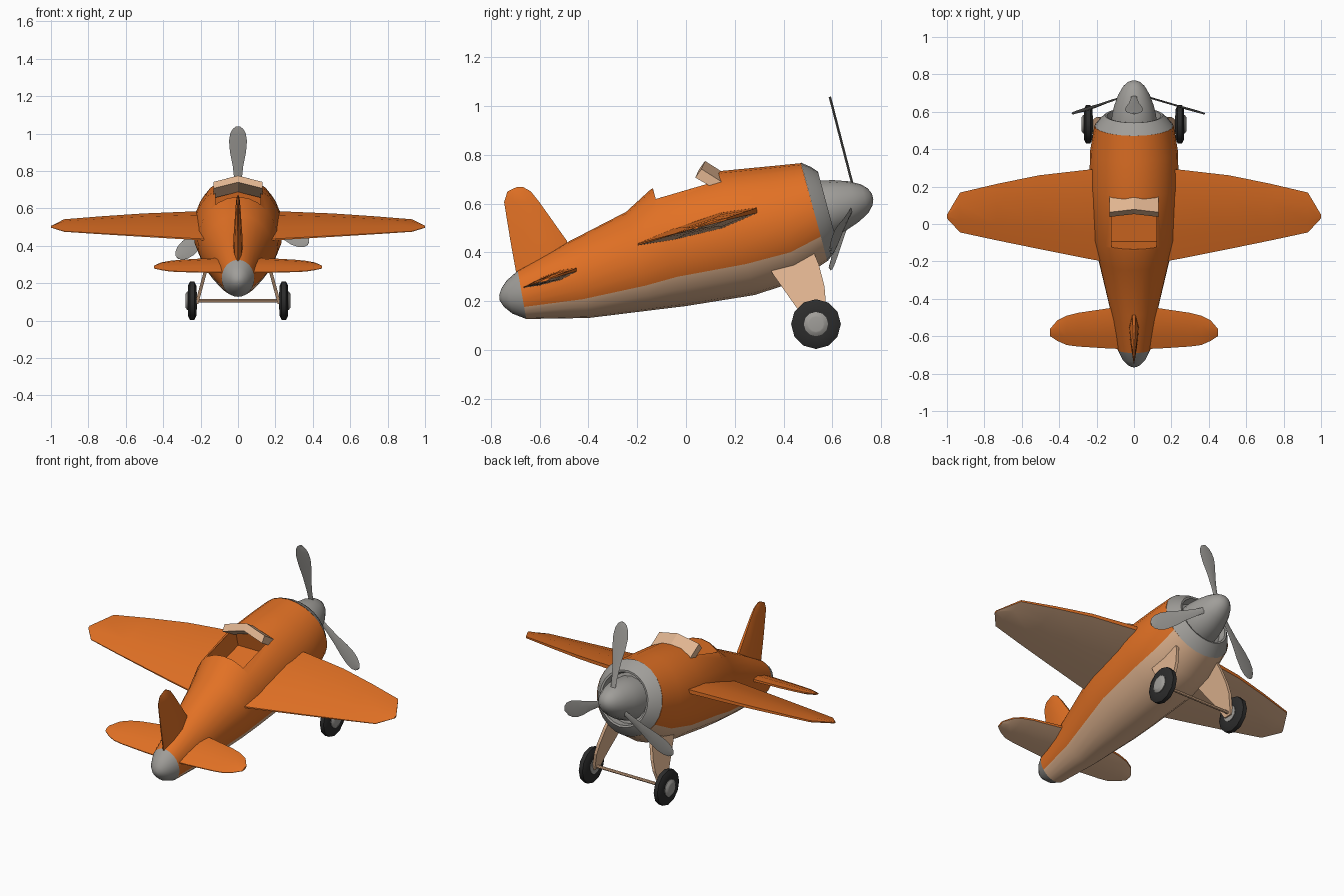
import bpy, bmesh
from math import sin, cos, pi, radians
from mathutils import Vector

if "Cube" in bpy.data.objects:
    bpy.data.objects.remove(bpy.data.objects["Cube"])


def material(name, rgb):
    m = bpy.data.materials.new(name)
    m.diffuse_color = (*rgb, 1)
    m.use_nodes = True
    m.node_tree.nodes["Principled BSDF"].inputs["Base Color"].default_value = m.diffuse_color
    return m


ORANGE = material("orange paint", (0.76, 0.165, 0.018))
CREAM = material("cream paint", (0.75, 0.46, 0.28))
GREY = material("grey metal", (0.35, 0.34, 0.32))
BLACK = material("black rubber", (0.025, 0.025, 0.025))
PITCH = radians(15)
AXIS = Vector((0, cos(PITCH), sin(PITCH)))
UP = Vector((0, -sin(PITCH), cos(PITCH)))
SIDE = Vector((1, 0, 0))


def loft(name, rings, mats, rule=None, angle=30):
    """Skin closed rings of equal point count, cap both ends."""
    bm = bmesh.new()
    vs = [[bm.verts.new(p) for p in r] for r in rings]
    n = len(vs[0])
    for a, b in zip(vs, vs[1:]):
        for i in range(n):
            bm.faces.new((a[i], a[(i + 1) % n], b[(i + 1) % n], b[i]))
    bm.faces.new(vs[0])
    bm.faces.new(vs[-1])
    bmesh.ops.recalc_face_normals(bm, faces=bm.faces)
    if rule:
        for k, f in enumerate(bm.faces):
            f.material_index = rule(k, f)
    me = bpy.data.meshes.new(name)
    bm.to_mesh(me)
    bm.free()
    for m in mats:
        me.materials.append(m)
    ob = bpy.data.objects.new(name, me)
    bpy.context.collection.objects.link(ob)
    bpy.ops.object.select_all(action='DESELECT')
    ob.select_set(True)
    bpy.context.view_layer.objects.active = ob
    if angle:
        bpy.ops.object.shade_smooth_by_angle(angle=radians(angle))
    return ob


def ellipse(c, a, b, n):
    return [c + a * cos(2 * pi * i / n) + b * sin(2 * pi * i / n) for i in range(n)]


def section(ty, tz, by, bz, w, n=24):
    """Ellipse between a top point and a bottom point in the side view."""
    t, b = Vector((0, ty, tz)), Vector((0, by, bz))
    return ellipse((t + b) / 2, SIDE * w, (t - b) / 2, n)


# Fuselage, cream on its lowest third of the ring
N = 24
body = loft("fuselage", [section(*s) for s in (
    (-.69, .325, -.655, .127, .087),
    (-.49, .44, -.40, .131, .13),
    (-.246, .566, -.14, .163, .19),
    (-.143, .66, .0, .18, .215),
    (.143, .734, .28, .225, .24),
    (.33, .752, .46, .283, .234),
    (.471, .766, .58, .365, .212))], [ORANGE, CREAM],
    lambda k, f: 1 if k < 6 * N and 14 <= k % N < 22 else 0)

# Cockpit opening
c = Vector((0, -.012, .734))
box = [[c + AXIS * s + SIDE * x + UP * z for x, z in
        ((-.12, -.2), (.12, -.2), (.12, .2), (-.12, .2))] for s in (-.138, .138)]
cutter = loft("cockpit_cutter", box, [ORANGE], angle=0)
cutter.hide_render = True
bpy.context.view_layer.objects.active = body
mod = body.modifiers.new("cockpit", 'BOOLEAN')
mod.object = cutter
mod.operation = 'DIFFERENCE'
mod.solver = 'EXACT'
bpy.ops.object.modifier_move_to_index(modifier="cockpit", index=0)
bpy.ops.object.modifier_apply(modifier="cockpit")
bpy.data.objects.remove(cutter)

# Tail cap
loft("tail_cap", [section(*s) for s in (
    (-.69, .325, -.655, .127, .087),
    (-.735, .285, -.712, .149, .062),
    (-.757, .252, -.748, .178, .036),
    (-.766, .225, -.764, .203, .012))], [GREY], angle=40)


# Engine cowl with recess, and spinner, around the thrust axis
def turned(name, profile, n):
    o = Vector((0, .5255, .5655))
    loft(name, [ellipse(o + AXIS * t, SIDE * r, UP * r, n) for t, r in profile], [GREY])


turned("engine_cowl", ((0, .21), (.035, .182), (.058, .156), (.056, .145), (.015, .138)), 24)
turned("spinner", ((.01, .122), (.06, .118), (.11, .106), (.17, .085),
                   (.215, .06), (.238, .036), (.248, .012)), 16)

# Propeller blades, swept back
hub = Vector((0, .70, .612))
for k, deg in enumerate((90, -28, 220)):
    a, sweep = radians(deg), radians(14.5)
    d = Vector((cos(a) * cos(sweep), -sin(sweep), sin(a) * cos(sweep)))
    v = Vector((-sin(a), 0, cos(a)))
    nrm = d.cross(v) * .005
    loft(f"propeller_blade_{k + 1}", [
        [hub + d * r + v * w * s + nrm * q for s, q in ((-1, 0), (0, 1), (1, 0), (0, -1))]
        for r, w in ((.03, .014), (.13, .018), (.22, .028), (.30, .043),
                     (.36, .048), (.40, .042), (.427, .028), (.44, .01))], [GREY])

# Wings, tailplane and fin share one aerofoil
FOIL = ((0, .35), (.3, 1), (.7, .7), (1, .12), (1, -.12), (.7, -.7), (.3, -1), (0, -.35))


def surface(name, stations, y0, z0, slope):
    full = [(-x, *r) for x, *r in reversed(stations[1:])] + list(stations)
    rings = []
    for x, le, te, h in full:
        ys = [(le + (te - le) * f, h * g) for f, g in FOIL]
        rings.append([Vector((x, y, z0 + (y - y0) * slope + dz)) for y, dz in ys])
    loft(name, rings, [ORANGE, CREAM], lambda k, f: 1 if f.normal.z < -.5 else 0)


surface("wings", ((0, .305, -.23, .036), (.25, .29, -.185, .032), (.51, .26, -.133, .026),
                  (.73, .215, -.088, .02), (.93, .168, -.045, .013), (1, .05, .03, .005)),
        -.2, .432, .286)
surface("tailplane", ((0, -.447, -.67, .022), (.13, -.45, -.666, .02), (.30, -.475, -.655, .016),
                      (.36, -.49, -.647, .014), (.41, -.515, -.625, .012), (.448, -.56, -.60, .006)),
        -.67, .256, .33)
loft("tail_fin", [[Vector((h * g, le + (te - le) * f, z)) for f, g in FOIL]
                  for z, le, te, h in ((.24, -.47, -.675, .03), (.32, -.475, -.697, .028),
                                       (.447, -.488, -.72, .024), (.607, -.602, -.746, .013),
                                       (.650, -.636, -.732, .009), (.669, -.67, -.692, .004))],
     [ORANGE])

# Bent windscreen panel
loft("windscreen", [[Vector((x, y - dy, z - dz)) for y, z in
                     ((.078, .775), (.162, .722), (.143, .688), (.053, .74))]
                    for x, dy, dz in ((-.13, .015, .033), (0, 0, 0), (.13, .015, .033))],
     [CREAM], angle=0)

# Landing gear
for s, tag in ((-1, "left"), (1, "right")):
    def wheel(name, profile, mat, n):
        loft(name, [ellipse(Vector((s * (.245 + x), .533, .106)),
                            Vector((0, r, 0)), Vector((0, 0, r)), n)
                    for x, r in profile], [mat], angle=35)
    wheel(f"tyre_{tag}", ((-.022, .05), (-.022, .082), (-.012, .102), (.012, .102),
                          (.022, .082), (.022, .05)), BLACK, 12)
    wheel(f"wheel_hub_{tag}", ((-.025, .046), (.026, .05), (.036, .036), (.037, .03)), GREY, 12)
    leg = ((.33, .36), (.357, .31), (.463, .16), (.50, .09), (.55, .09),
           (.573, .20), (.568, .26), (.545, .35), (.52, .41))
    loft(f"gear_leg_{tag}", [[Vector((s * (.14 + (.39 - z) * .27 + e), y, z)) for y, z in leg]
                             for e in (-.009, .009)], [CREAM], angle=0)
loft("axle_bar", [ellipse(Vector((x, .533, .107)), Vector((0, .009, 0)), Vector((0, 0, .009)), 8)
                  for x in (-.23, .23)], [CREAM])
